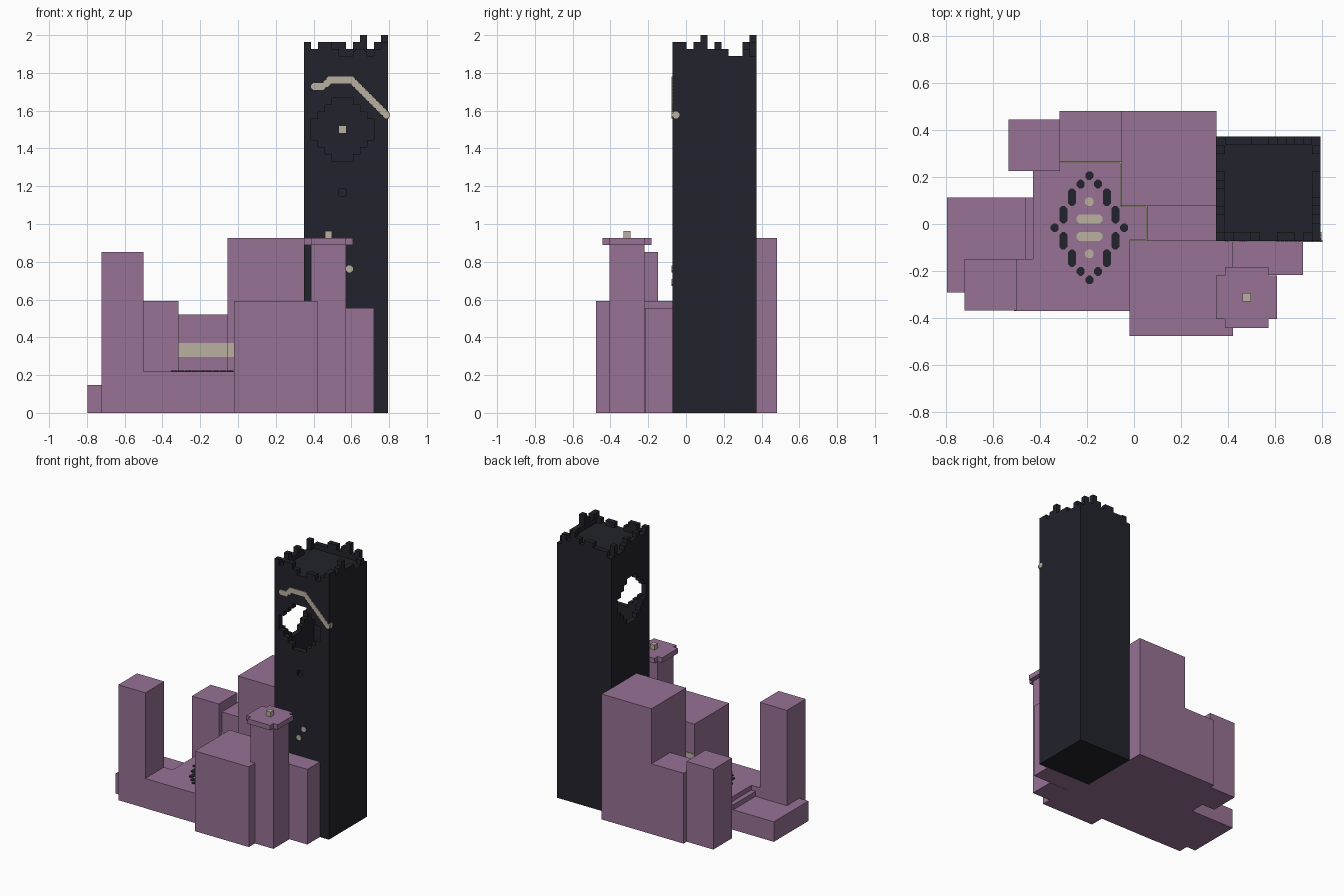
import bpy, bmesh
from mathutils import Vector

if "Cube" in bpy.data.objects:
    bpy.data.objects.remove(bpy.data.objects["Cube"], do_unlink=True)

V = 2 / 54            # edge of one small block
TX, TY = 0.35, -0.072  # front left corner of the tower
N = 12                # tower width in blocks


def material(name, rgb):
    m = bpy.data.materials.new(name)
    m.use_nodes = True
    m.diffuse_color = (*rgb, 1)
    m.node_tree.nodes["Principled BSDF"].inputs["Base Color"].default_value = (*rgb, 1)
    return m


PURPLE = material("dusty purple", (0.31, 0.17, 0.30))
DARK = material("dark slate", (0.016, 0.016, 0.025))
BEIGE = material("pale sand", (0.49, 0.44, 0.35))


def finish(name, bm, mat):
    me = bpy.data.meshes.new(name)
    bmesh.ops.recalc_face_normals(bm, faces=bm.faces)
    bm.to_mesh(me)
    bm.free()
    me.materials.append(mat)
    bpy.context.collection.objects.link(bpy.data.objects.new(name, me))


def add_box(bm, lo, hi):
    lo, hi = Vector(lo), Vector(hi)
    verts = bmesh.ops.create_cube(bm, size=1)["verts"]
    for v in verts:
        v.co = (lo + hi) / 2 + v.co * (hi - lo)


def block(name, x, y, z, mat=PURPLE):
    bm = bmesh.new()
    add_box(bm, (x[0], y[0], z[0]), (x[1], y[1], z[1]))
    finish(name, bm, mat)


def cells(bm, i, j, k):
    """Box on the tower's block grid, each range as (start, end)."""
    add_box(bm, (TX + i[0] * V, TY + j[0] * V, k[0] * V),
            (TX + i[1] * V, TY + j[1] * V, k[1] * V))


def pads(name, items, place, mat, t=0.004, c=0.011):
    """Thin plates with cut corners; items are (u, v, width, height)."""
    bm = bmesh.new()
    for u, v, w, h in items:
        a, b = w / 2, h / 2
        ring = [(a, b - c), (a - c, b), (c - a, b), (-a, b - c),
                (-a, c - b), (c - a, -b), (a - c, -b), (a, c - b)]
        low = [bm.verts.new(place(u + p, v + q, -t)) for p, q in ring]
        face = bm.faces.new(low)
        top = bmesh.ops.extrude_face_region(bm, geom=[face])["geom"]
        shift = Vector(place(0, 0, t)) - Vector(place(0, 0, -t))
        bmesh.ops.translate(bm, verts=[g for g in top if isinstance(g, bmesh.types.BMVert)], vec=shift)
    finish(name, bm, mat)


# Purple buildings
block("courtyard_base", (-0.43, 0.06), (-0.37, 0.265), (0, 0.22))
block("front_wall", (-0.51, -0.42), (-0.37, -0.15), (0, 0.22))
block("left_terrace", (-0.797, -0.46), (-0.292, 0.112), (0, 0.148))
block("terrace_step", (-0.465, -0.42), (-0.15, 0.112), (0, 0.185))
block("corner_tower", (-0.722, -0.50), (-0.368, -0.148), (0, 0.853))
block("back_left_tower", (-0.535, -0.315), (0.225, 0.445), (0, 0.593))
block("back_house", (-0.317, -0.05), (0.263, 0.482), (0, 0.52))
block("great_hall", (-0.055, 0.352), (0.077, 0.482), (0, 0.927))
block("link_house", (0.055, 0.352), (-0.075, 0.08), (0, 0.52))
block("front_hall", (-0.02, 0.422), (-0.476, -0.07), (0, 0.593))
block("side_house", (0.42, 0.72), (-0.218, -0.07), (0, 0.556))

# Front turret with a crossed cap and a small finial
block("turret", (0.387, 0.573), (-0.405, -0.22), (0, 0.89))
bm = bmesh.new()
add_box(bm, (0.35, -0.405, 0.89), (0.608, -0.22, 0.927))
add_box(bm, (0.387, -0.442, 0.89), (0.573, -0.183, 0.927))
finish("turret_cap", bm, PURPLE)
block("turret_finial", (0.461, 0.498), (-0.33, -0.293), (0.92, 0.963), BEIGE)

# Dark tower: solid shaft, hollow bell room with round openings, roof
CAV, ROOF, TOP = 30, 50, 51
holes = {31: (5, 6)}
for row, half in enumerate([1, 2, 3, 4, 4, 4, 3, 2, 1]):
    holes[36 + row] = (5 - half, 6 + half)

bm = bmesh.new()
cells(bm, (0, N), (0, N), (0, CAV))
cells(bm, (0, N), (0, N), (ROOF, TOP))
cells(bm, (0, N), (N - 1, N), (CAV, ROOF))
cells(bm, (N - 1, N), (0, N - 1), (CAV, ROOF))
for k in range(CAV, ROOF):
    lo, hi = holes.get(k, (5, 5))
    for a, b in ((0, lo), (hi, N - 1)):
        cells(bm, (a, b), (0, 1), (k, k + 1))
    if k == 31:
        lo, hi = 5, 5
    for a, b in ((1, lo), (hi, N - 1)):
        if b > a:
            cells(bm, (0, 1), (a, b), (k, k + 1))
finish("dark_tower", bm, DARK)

# Broken battlements, heights in blocks along each side
bm = bmesh.new()
sides = {"front": "212210011012", "back": "011122123120",
         "left": "111211210020", "right": "221231110010"}
for side, heights in sides.items():
    for n, h in enumerate(int(ch) for ch in heights):
        if h == 0 or (side in ("left", "right") and n in (0, N - 1)):
            continue
        i, j = {"front": (n, 0), "back": (n, N - 1),
                "left": (0, n), "right": (N - 1, n)}[side]
        cells(bm, (i, i + 1), (j, j + 1), (TOP, TOP + h))
finish("battlements", bm, DARK)


# Sand-coloured marks on the tower
def on_front(u, v, d):
    return (u, TY - d, v)


def on_right(u, v, d):
    return (TX + N * V + d, u, v)


arch = [(0.425, 1.727, 0.075, V), (0.47, 1.745, V, V), (0.54, 1.763, 0.145, V)]
arch += [(0.6 + s * V / 2, 1.763 - s * V / 2, V, V) for s in range(11)]
pads("tower_arch", arch, on_front, BEIGE)
pads("tower_arch_end", [(TY + V / 2, 1.578, V, V)], on_right, BEIGE)
pads("tower_sparks", [(0.59, 0.762, V, V), (0.55, 0.69, V, V)], on_front, BEIGE)
back = TY + (N - 1) * V
block("dial_hub", (TX + 5 * V, TX + 6 * V), (back - 0.006, back + 0.002),
      (40 * V, 41 * V), BEIGE)


# Courtyard floor pattern
def on_floor(u, v, d):
    return (u, v, 0.22 + d)


CX, CY = -0.19, -0.016
ring = []
for dx, dy, h in ((0, 0.222, V), (0.037, 0.186, V), (0.074, 0.13, 0.074),
                  (0.111, 0.056, 0.074), (0.148, 0, V)):
    for sx in ((1, -1) if dx else (1,)):
        for sy in ((1, -1) if dy else (1,)):
            ring.append((CX + sx * dx, CY + sy * dy, 0.034, h))
pads("floor_ring", ring, on_floor, DARK)
marks = []
for s in (1, -1):
    marks += [(CX, CY + s * V, 0.111, V), (CX, CY + s * 3 * V, V, V)]
pads("floor_marks", marks, on_floor, BEIGE)

# Sand-coloured band around the inner walls of the courtyard
bm = bmesh.new()
T = 0.004
for x, y in (((-0.315, -0.055), (0.263 - T, 0.264)),
             ((-0.055 - T, -0.054), (0.077, 0.263)),
             ((-0.055, 0.055), (0.077 - T, 0.078)),
             ((0.055 - T, 0.056), (-0.07, 0.077)),
             ((-0.02, 0.055), (-0.071, -0.07 + T))):
    add_box(bm, (x[0], y[0], 0.297), (x[1], y[1], 0.371))
finish("courtyard_band", bm, BEIGE)
